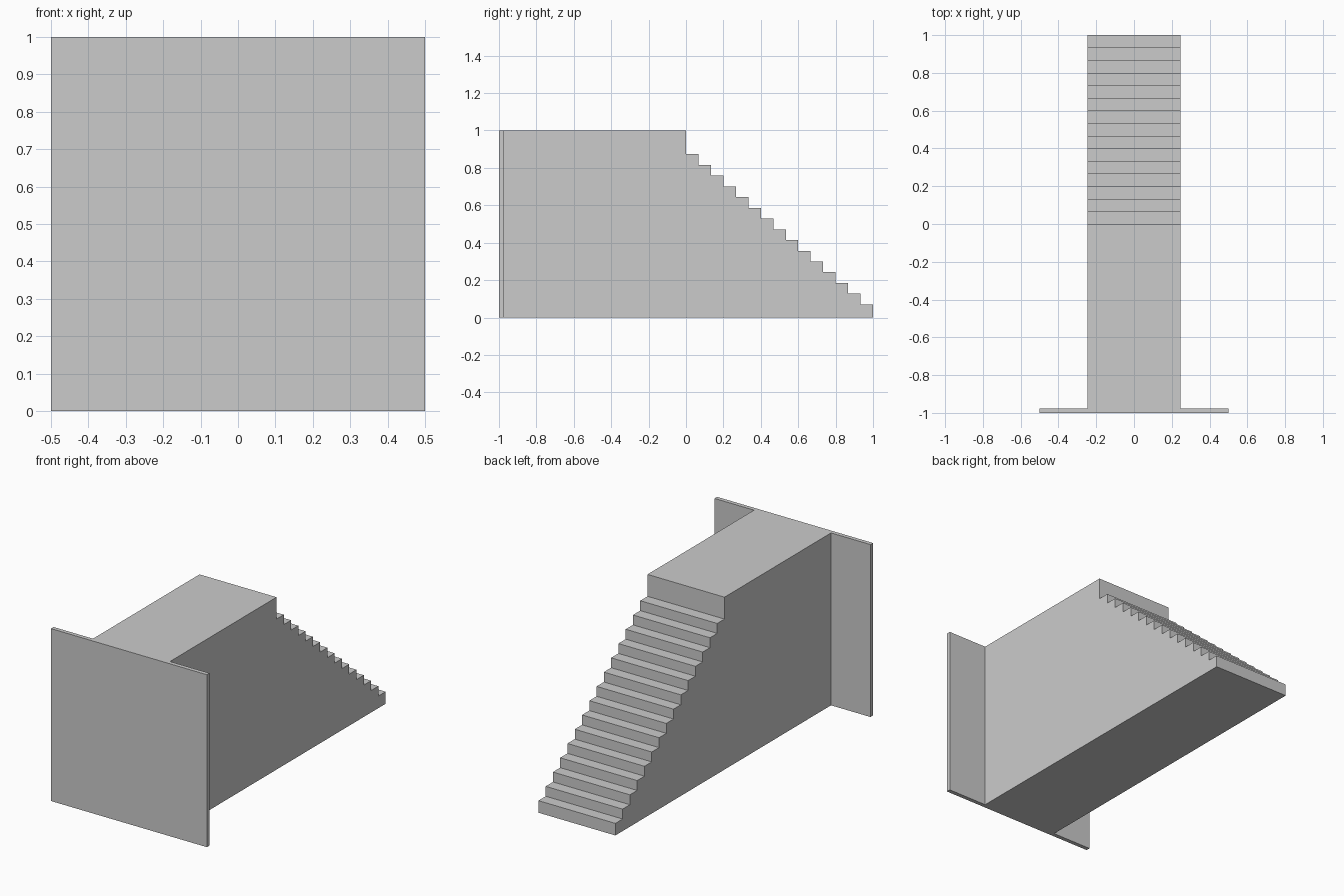
import bpy, bmesh

if "Cube" in bpy.data.objects:
    bpy.data.objects.remove(bpy.data.objects["Cube"])

STEPS = 15
HALF_W = 0.247         # half width of stairs and platform
WALL_BACK = -0.976     # rear face of the thin front wall
TOP_STEP, LOW_STEP = 0.873, 0.07


def extrude_profile(name, profile, half_width):
    """Extrude a closed (y, z) outline symmetrically along x."""
    bm = bmesh.new()
    face = bm.faces.new([bm.verts.new((-half_width, y, z)) for y, z in profile])
    res = bmesh.ops.extrude_face_region(bm, geom=[face])
    verts = [g for g in res["geom"] if isinstance(g, bmesh.types.BMVert)]
    bmesh.ops.translate(bm, verts=verts, vec=(2 * half_width, 0, 0))
    bmesh.ops.recalc_face_normals(bm, faces=bm.faces)
    mesh = bpy.data.meshes.new(name)
    bm.to_mesh(mesh)
    bm.free()
    obj = bpy.data.objects.new(name, mesh)
    bpy.context.collection.objects.link(obj)
    return obj


# Platform with the staircase descending towards the back
outline = [(WALL_BACK, 0), (WALL_BACK, 1), (0, 1)]
for i in range(STEPS):
    z = TOP_STEP + (LOW_STEP - TOP_STEP) * i / (STEPS - 1)
    outline += [(i / STEPS, z), ((i + 1) / STEPS, z)]
outline.append((1, 0))
extrude_profile("platform_and_stairs", outline, HALF_W)

# Thin wide wall closing the front
extrude_profile("front_wall", [(-1, 0), (-1, 1), (WALL_BACK, 1), (WALL_BACK, 0)], 0.5)
